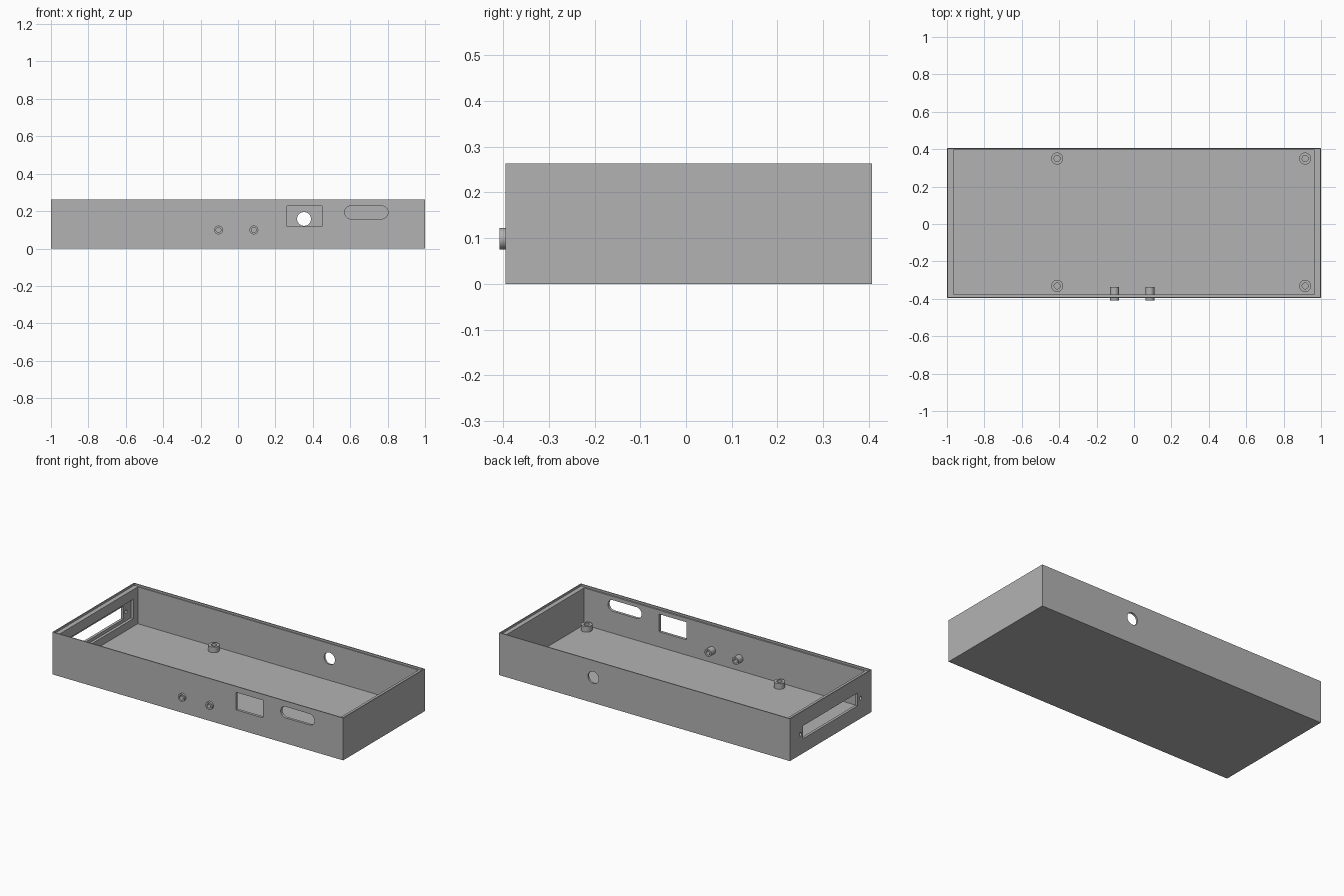
import bpy
import bmesh
from math import radians
from mathutils import Matrix, Vector

default = bpy.data.objects.get("Cube")
if default:
    bpy.data.objects.remove(default, do_unlink=True)

grey = bpy.data.materials.new("plain_grey")
grey.use_nodes = True
colour = (0.45, 0.45, 0.45, 1)
grey.diffuse_color = colour
grey.node_tree.nodes["Principled BSDF"].inputs["Base Color"].default_value = colour

# Case dimensions
FRONT, BACK, HEIGHT, FLOOR = -0.395, 0.407, 0.263, 0.022
IN_FRONT, IN_BACK, IN_X = -0.378, 0.395, 0.966
RIM, LEDGE = 0.006, 0.012


def add_object(name, bm):
    mesh = bpy.data.meshes.new(name)
    bmesh.ops.recalc_face_normals(bm, faces=bm.faces)
    bm.to_mesh(mesh)
    bm.free()
    obj = bpy.data.objects.new(name, mesh)
    bpy.context.collection.objects.link(obj)
    mesh.materials.append(grey)
    return obj


def box(name, low, high):
    low, high = Vector(low), Vector(high)
    bm = bmesh.new()
    bmesh.ops.create_cube(bm, size=1)
    bmesh.ops.scale(bm, vec=high - low, verts=bm.verts)
    bmesh.ops.translate(bm, vec=(low + high) / 2, verts=bm.verts)
    return add_object(name, bm)


def cylinder(name, start, end, radius, stretch=0.0):
    """Round bar between two points; stretch pulls it into a slot along x."""
    start, end = Vector(start), Vector(end)
    axis = end - start
    turn = axis.to_track_quat("Z", "Y").to_matrix().to_4x4()
    bm = bmesh.new()
    bmesh.ops.create_cone(bm, cap_ends=True, segments=48, radius1=radius,
                          radius2=radius, depth=axis.length,
                          matrix=Matrix.Translation((start + end) / 2) @ turn)
    middle = (start + end).x / 2
    if stretch:
        for v in bm.verts:
            v.co.x += stretch if v.co.x > middle else -stretch
    return add_object(name, bm)


def cut(target, cutter):
    mod = target.modifiers.new("cut", "BOOLEAN")
    mod.operation, mod.solver, mod.object = "DIFFERENCE", "EXACT", cutter
    bpy.context.view_layer.objects.active = target
    bpy.ops.object.modifier_apply(modifier=mod.name)
    bpy.data.objects.remove(cutter, do_unlink=True)


def finish(obj):
    bpy.ops.object.select_all(action="DESELECT")
    obj.select_set(True)
    bpy.context.view_layer.objects.active = obj
    bpy.ops.object.shade_smooth_by_angle(angle=radians(30))


# Open tray with a lid ledge inside the rim
case = box("case", (-1, FRONT, 0), (1, BACK, HEIGHT))
cut(case, box("cavity", (-IN_X, IN_FRONT, FLOOR), (IN_X, IN_BACK, 1)))
cut(case, box("lid_seat", (RIM - 1, FRONT + RIM, HEIGHT - LEDGE),
              (1 - RIM, BACK - RIM, 1)))

# Front openings: square window and rounded slot
cut(case, box("window", (0.262, -0.5, 0.117), (0.45, -0.3, 0.226)))
cut(case, cylinder("slot", (0.686, -0.5, 0.193), (0.686, -0.3, 0.193), 0.035, 0.081))

# Round hole in the back wall
cut(case, cylinder("back_hole", (0.353, 0.3, 0.158), (0.353, 0.5, 0.158), 0.037))

# Display opening in the end wall, with an inner recess and two screw holes
cut(case, box("display_recess", (-0.983, -0.33, 0.07), (-0.9, 0.352, 0.19)))
cut(case, box("display_opening", (-1.1, -0.256, 0.09), (-0.9, 0.279, 0.17)))
for y in (-0.286, 0.304):
    cut(case, cylinder("screw_hole", (-1.1, y, 0.127), (-0.9, y, 0.127), 0.011))

# Button guides through the front wall
for name, x in (("right_button_guide", -0.104), ("left_button_guide", 0.085)):
    cut(case, cylinder("guide_seat", (x, -0.5, 0.099), (x, -0.36, 0.099), 0.0235))
    guide = cylinder(name, (x, -0.408, 0.099), (x, -0.336, 0.099), 0.0235)
    cut(guide, cylinder("bore", (x, -0.5, 0.099), (x, -0.2, 0.099), 0.013))
    finish(guide)
finish(case)

# Four screw posts on the floor
for side, x in (("right", -0.411), ("left", 0.915)):
    for end, y in (("front", -0.331), ("back", 0.35)):
        post = cylinder(f"{end}_{side}_post", (x, y, FLOOR - 0.004), (x, y, 0.057), 0.032)
        cut(post, cylinder("bore", (x, y, FLOOR + 0.002), (x, y, 0.1), 0.016))
        finish(post)
